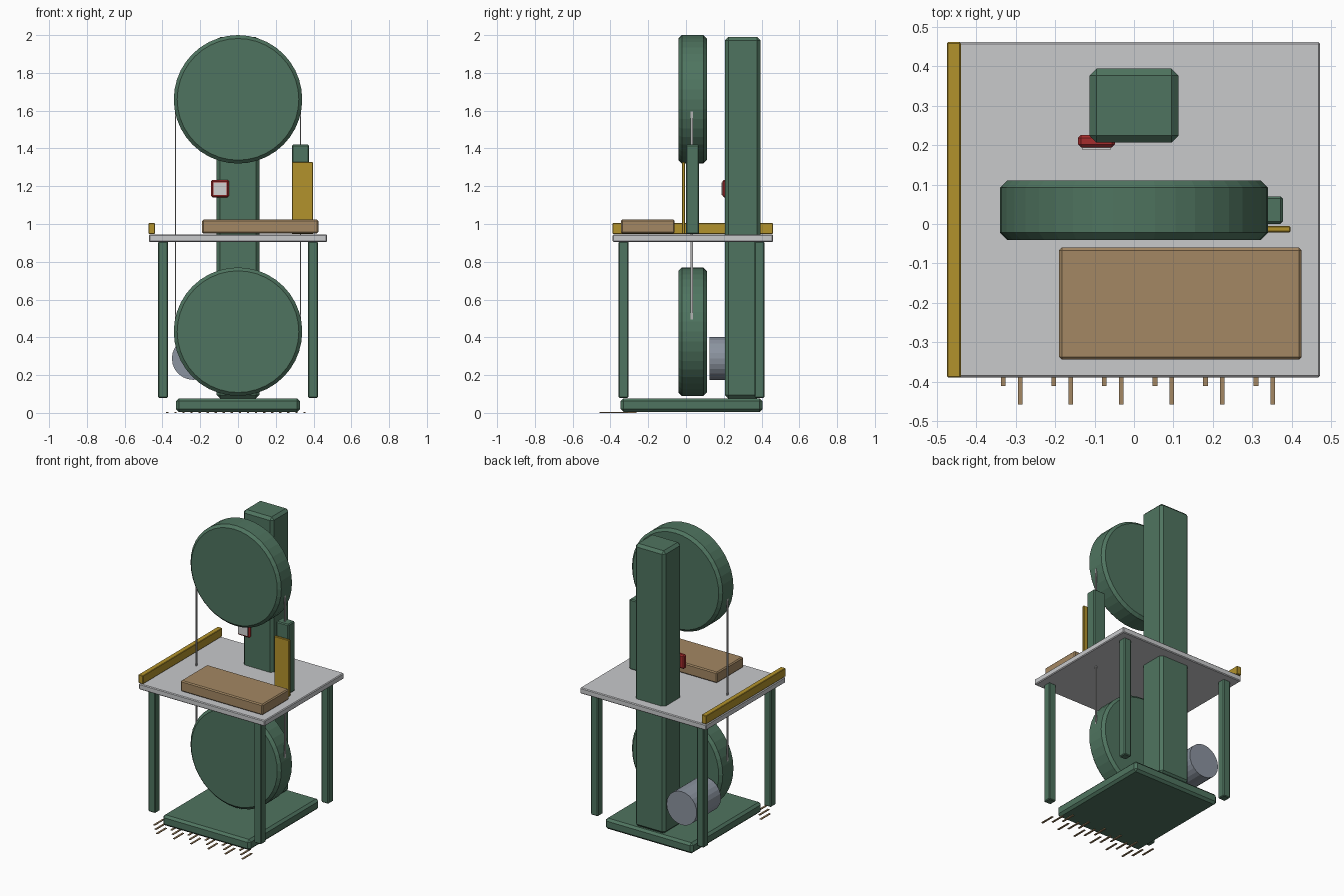
import bpy
import math

if "Cube" in bpy.data.objects:
    bpy.data.objects.remove(bpy.data.objects["Cube"], do_unlink=True)


def material(name, r, g, b):
    m = bpy.data.materials.new(name)
    m.use_nodes = True
    m.diffuse_color = (r, g, b, 1)
    m.node_tree.nodes["Principled BSDF"].inputs["Base Color"].default_value = (r, g, b, 1)
    return m


GREEN = material("machine green", 0.078, 0.175, 0.115)
TABLE = material("table grey", 0.58, 0.585, 0.6)
YELLOW = material("safety yellow", 0.45, 0.29, 0.025)
WOOD = material("wood", 0.37, 0.245, 0.125)
RED = material("switch red", 0.38, 0.025, 0.025)
STEEL = material("motor grey", 0.26, 0.295, 0.35)
BLADE = material("blade steel", 0.45, 0.45, 0.45)
PLATE = material("switch plate", 0.65, 0.65, 0.65)


def finish(obj, name, mat, bevel):
    obj.name = name
    obj.data.materials.append(mat)
    if bevel:
        mod = obj.modifiers.new("Chamfer", "BEVEL")
        mod.width = bevel
        mod.segments = 1
        mod.limit_method = "ANGLE"
        mod.angle_limit = math.radians(40)
    return obj


def box(name, mat, x, y, z, bevel=0.0):
    """Box spanning the (low, high) pairs x, y and z."""
    spans = (x, y, z)
    bpy.ops.mesh.primitive_cube_add(size=1, location=[(a + b) / 2 for a, b in spans])
    obj = bpy.context.object
    obj.scale = [b - a for a, b in spans]
    bpy.ops.object.transform_apply(location=False, rotation=False, scale=True)
    return finish(obj, name, mat, bevel)


def drum(name, mat, x, z, radius, y, sides, bevel=0.0):
    """Cylinder whose axis runs front to back."""
    bpy.ops.mesh.primitive_cylinder_add(
        vertices=sides, radius=radius, depth=y[1] - y[0],
        location=(x, sum(y) / 2, z), rotation=(math.pi / 2, 0, 0))
    return finish(bpy.context.object, name, mat, bevel)


# Frame: base, column and table
box("base", GREEN, (-0.328, 0.328), (-0.346, 0.405), (0.005, 0.077), 0.015)
box("column", GREEN, (-0.113, 0.113), (0.206, 0.394), (0.077, 1.99), 0.018)
box("table", TABLE, (-0.472, 0.472), (-0.389, 0.461), (0.905, 0.944), 0.005)

# Legs
for side, x in (("right", (-0.423, -0.37)), ("left", (0.37, 0.423))):
    for end, y in (("front", (-0.357, -0.304)), ("back", (0.362, 0.415))):
        box(f"{end}_{side}_leg", GREEN, x, y, (0.08, 0.907), 0.005)

# Wheel housings and the blade runs between them
LOWER, UPPER = 0.43, 1.66
for name, z in (("lower_wheel", LOWER), ("upper_wheel", UPPER)):
    drum(name, GREEN, 0, z, 0.34, (-0.04, 0.11), 40, 0.018)
for name, x in (("right_blade", -0.33), ("left_blade", 0.33)):
    box(name, BLADE, (x - 0.003, x + 0.003), (0.023, 0.036), (LOWER, UPPER))

# Motor
drum("motor", STEEL, -0.237, 0.288, 0.113, (0.125, 0.385), 24)

# Blade guide and guard
box("guide_post", GREEN, (0.285, 0.377), (0.0, 0.07), (0.946, 1.42), 0.006)
box("blade_guard", YELLOW, (0.285, 0.397), (-0.021, -0.005), (0.946, 1.328), 0.003)

# Fence and workpiece
box("fence", YELLOW, (-0.474, -0.439), (-0.389, 0.461), (0.948, 1.005), 0.003)
box("workpiece", WOOD, (-0.19, 0.425), (-0.344, -0.06), (0.95, 1.023), 0.007)

# Switch
box("switch_box", RED, (-0.142, -0.048), (0.194, 0.226), (1.14, 1.234), 0.008)
box("switch_face", PLATE, (-0.13, -0.06), (0.188, 0.196), (1.154, 1.22))

# Wood slivers on the floor, staggered in threes
for i in range(18):
    x = -0.374 + 0.0427 * i
    front = -0.363 - 0.047 * (i % 3)
    box(f"wood_sliver_{i + 1}", WOOD, (x - 0.006, x + 0.006), (front, front + 0.1), (0, 0.005))
